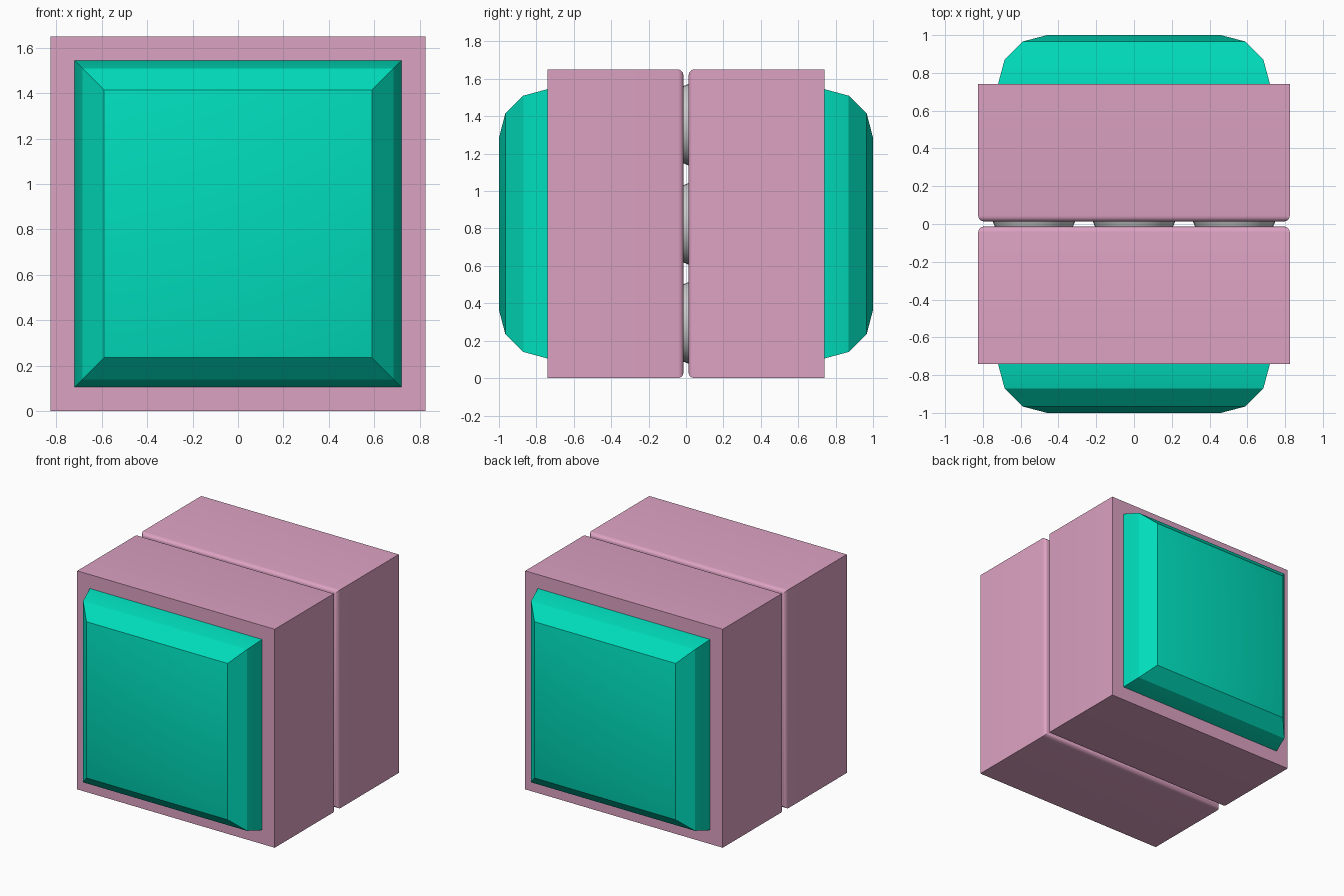
import bpy, bmesh, math
from mathutils import Matrix

if "Cube" in bpy.data.objects:
    bpy.data.objects.remove(bpy.data.objects["Cube"])

CZ = 0.825   # centre height
HALF = 0.825


def material(name, rgb):
    m = bpy.data.materials.new(name)
    m.diffuse_color = (*rgb, 1)
    m.use_nodes = True
    m.node_tree.nodes["Principled BSDF"].inputs["Base Color"].default_value = m.diffuse_color
    return m


PINK = material("pink", (0.72, 0.36, 0.54))
GREEN = material("green", (0.0, 0.72, 0.5))


def finish(name, bm, mat=None, angle=25):
    bmesh.ops.recalc_face_normals(bm, faces=bm.faces)
    me = bpy.data.meshes.new(name)
    bm.to_mesh(me)
    bm.free()
    ob = bpy.data.objects.new(name, me)
    bpy.context.collection.objects.link(ob)
    if mat:
        me.materials.append(mat)
    bpy.ops.object.select_all(action='DESELECT')
    ob.select_set(True)
    bpy.context.view_layer.objects.active = ob
    bpy.ops.object.shade_smooth_by_angle(angle=math.radians(angle))
    return ob


def square_loft(name, profile, side, mat):
    """Stack of square rings along y; profile holds (half width, distance)."""
    bm = bmesh.new()
    rings = [[bm.verts.new((sx * h, side * y, CZ + sz * h))
              for sx, sz in ((-1, -1), (1, -1), (1, 1), (-1, 1))]
             for h, y in profile]
    for a, b in zip(rings, rings[1:]):
        for i in range(4):
            j = (i + 1) % 4
            bm.faces.new((a[i], a[j], b[j], b[i]))
    bm.faces.new(rings[0])
    bm.faces.new(rings[-1])
    return finish(name, bm, mat)


# Block profile: rounded rim on the inner face, sharp on the outer face
R, GAP, STEPS = 0.03, 0.014, 5
block = [(HALF - R + R * math.sin(t), GAP + R - R * math.cos(t))
         for t in (math.pi / 2 * i / STEPS for i in range(STEPS + 1))]
block.append((HALF, 0.74))

# Faceted cushion profile
cushion = [(0.72, 0.72), (0.72, 0.74), (0.685, 0.87), (0.59, 0.966), (0.46, 1.0)]

for label, side in (("front", -1), ("back", 1)):
    square_loft(label + "_block", block, side, PINK)
    square_loft(label + "_cushion", cushion, side, GREEN)

# Tapered round studs joining the two blocks
for ix in (-1, 0, 1):
    for iz in (-1, 0, 1):
        bm = bmesh.new()
        bmesh.ops.create_cone(
            bm, cap_ends=True, segments=32, radius1=0.225, radius2=0.2, depth=0.06,
            matrix=Matrix.Translation((ix * 0.53, 0, CZ + iz * 0.53))
            @ Matrix.Rotation(math.pi / 2, 4, 'X'))
        finish("connector_stud", bm, angle=30)
